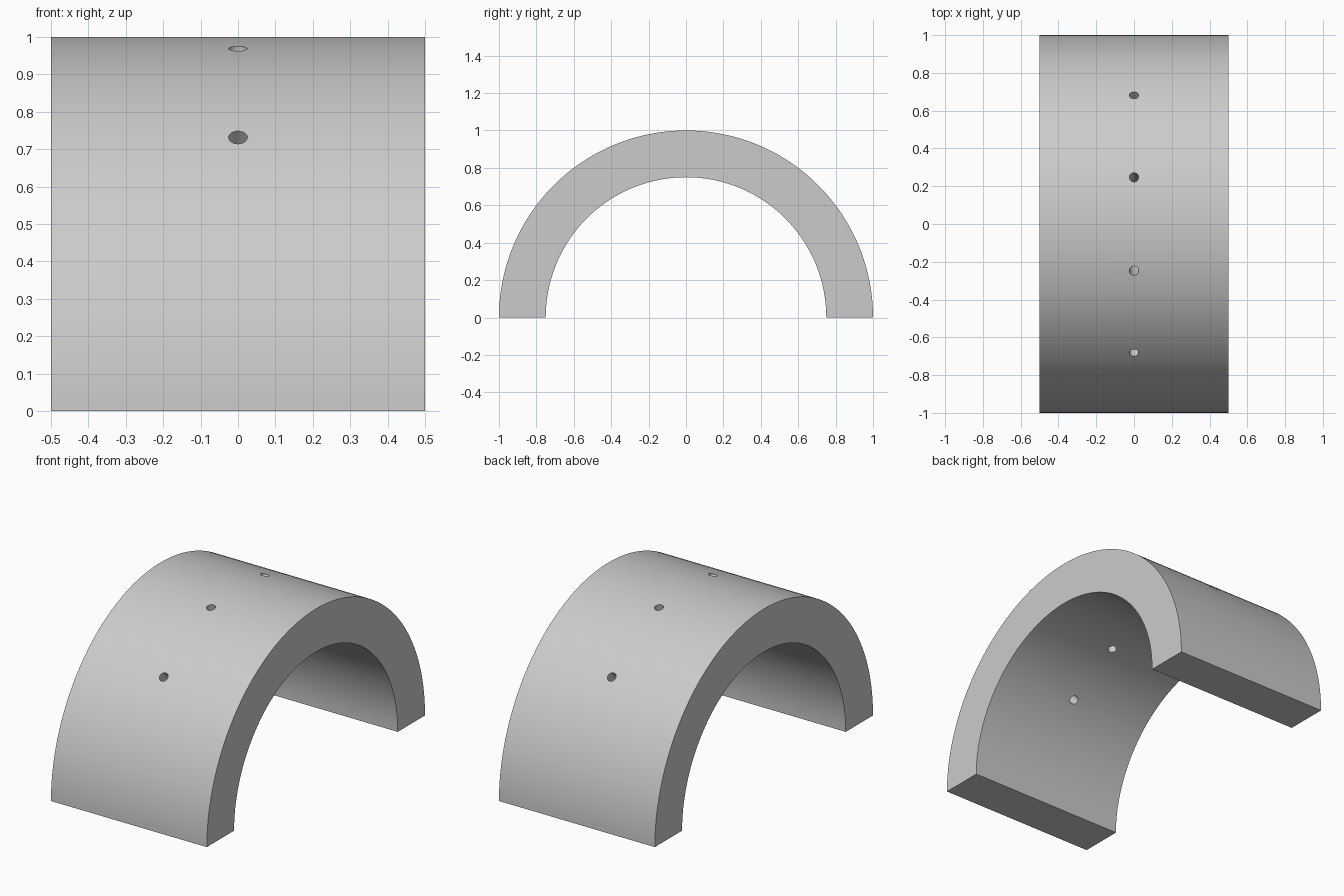
import bpy
import bmesh
from math import sin, cos, pi, radians
from mathutils import Matrix, Vector

OUTER, INNER, WIDTH = 1.0, 0.75, 1.0
SEGMENTS = 96
HOLE_RADIUS = 0.025
HOLE_ANGLES = (-0.75, -0.25, 0.25, 0.75)  # radians from the crown

cube = bpy.data.objects.get("Cube")
if cube:
    bpy.data.objects.remove(cube, do_unlink=True)

grey = bpy.data.materials.new("plain grey")
grey.use_nodes = True
colour = (0.6, 0.6, 0.6, 1)
grey.diffuse_color = colour
grey.node_tree.nodes["Principled BSDF"].inputs["Base Color"].default_value = colour


def make_object(name, bm):
    mesh = bpy.data.meshes.new(name)
    bmesh.ops.recalc_face_normals(bm, faces=bm.faces[:])
    bm.to_mesh(mesh)
    bm.free()
    mesh.materials.append(grey)
    obj = bpy.data.objects.new(name, mesh)
    bpy.context.collection.objects.link(obj)
    return obj


def arc(radius):
    angles = [pi * i / SEGMENTS for i in range(SEGMENTS + 1)]
    return [Vector((-WIDTH / 2, radius * cos(a), radius * sin(a))) for a in angles]


# Half-ring shell: arch profile extruded sideways
bm = bmesh.new()
profile = arc(OUTER) + arc(INNER)[::-1]
face = bm.faces.new([bm.verts.new(p) for p in profile])
extruded = bmesh.ops.extrude_face_region(bm, geom=[face], use_keep_orig=True)
moved = [v for v in extruded["geom"] if isinstance(v, bmesh.types.BMVert)]
bmesh.ops.translate(bm, verts=moved, vec=(WIDTH, 0, 0))
shell = make_object("half_ring_shell", bm)

# Radial pins that drill the four holes
bm = bmesh.new()
for angle in HOLE_ANGLES:
    place = Matrix.Rotation(angle, 4, "X") @ Matrix.Translation((0, 0, (OUTER + INNER) / 2))
    bmesh.ops.create_cone(bm, cap_ends=True, segments=32, radius1=HOLE_RADIUS,
                          radius2=HOLE_RADIUS, depth=0.4, matrix=place)
drill = make_object("hole_cutter", bm)
drill.hide_render = True

cut = shell.modifiers.new("holes", "BOOLEAN")
cut.operation = "DIFFERENCE"
cut.solver = "EXACT"
cut.object = drill

bpy.ops.object.select_all(action="DESELECT")
shell.select_set(True)
bpy.context.view_layer.objects.active = shell
bpy.ops.object.modifier_apply(modifier=cut.name)
bpy.data.objects.remove(drill, do_unlink=True)

# Smooth curves, crisp rims
bpy.ops.object.shade_smooth_by_angle(angle=radians(30))
